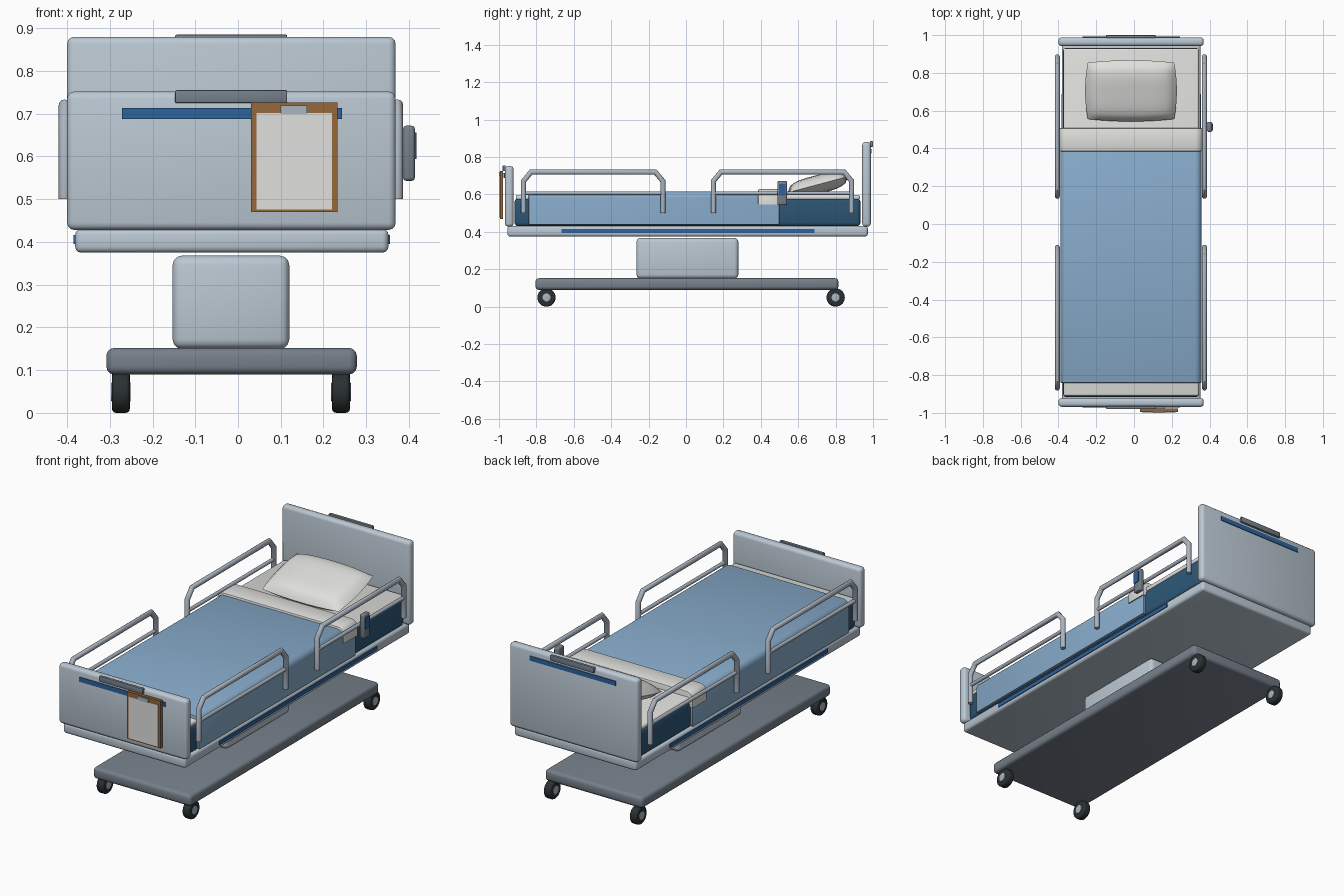
import bpy, bmesh, math
from mathutils import Matrix, Vector

if "Cube" in bpy.data.objects:
    bpy.data.objects.remove(bpy.data.objects["Cube"])


def mat(name, r, g, b):
    m = bpy.data.materials.new(name)
    lin = [((c / 255 + 0.055) / 1.055) ** 2.4 for c in (r, g, b)]
    m.diffuse_color = (*lin, 1)
    m.use_nodes = True
    m.node_tree.nodes["Principled BSDF"].inputs["Base Color"].default_value = m.diffuse_color
    return m


PANEL = mat("pale_blue_grey", 187, 200, 211)
METAL = mat("rail_silver", 172, 181, 192)
GREY = mat("slate_grey", 118, 128, 139)
BLANKET = mat("blanket_blue", 136, 172, 204)
MATTRESS = mat("mattress_navy", 44, 86, 118)
STRIPE = mat("trim_blue", 45, 98, 156)
LINEN = mat("linen_white", 224, 224, 221)
RUBBER = mat("tyre_black", 42, 48, 50)
WOOD = mat("clipboard_brown", 150, 104, 58)
MID = -0.016   # centre line of the bed


def finish(name, bm, material, smooth=True):
    bmesh.ops.recalc_face_normals(bm, faces=bm.faces)
    me = bpy.data.meshes.new(name)
    bm.to_mesh(me)
    bm.free()
    me.materials.append(material)
    ob = bpy.data.objects.new(name, me)
    bpy.context.collection.objects.link(ob)
    if smooth:
        bpy.ops.object.select_all(action='DESELECT')
        ob.select_set(True)
        bpy.context.view_layer.objects.active = ob
        bpy.ops.object.shade_smooth_by_angle(angle=math.radians(40))
    return ob


def box(name, x, y, z, material, bevel=0.0, segments=3):
    """Box given by its (min, max) on each axis, with rounded edges."""
    bm = bmesh.new()
    bmesh.ops.create_cube(bm, size=1)
    for v in bm.verts:
        v.co = Vector([(a + b) / 2 + c * (b - a) for (a, b), c in zip((x, y, z), v.co)])
    if bevel:
        bmesh.ops.bevel(bm, geom=bm.edges[:], offset=bevel, segments=segments,
                        profile=0.5, affect='EDGES', clamp_overlap=True)
    return finish(name, bm, material, bevel > 0)


def drape(name, x, y, z, radius, material):
    """Cloth hanging over both sides: arch profile extruded along y."""
    pts = [(x[0], z[0])]
    for cx, start in ((x[0] + radius, 180), (x[1] - radius, 90)):
        for i in range(7):
            a = math.radians(start - 15 * i)
            pts.append((cx + radius * math.cos(a), z[1] - radius + radius * math.sin(a)))
    pts.append((x[1], z[0]))
    bm = bmesh.new()
    face = bm.faces.new([bm.verts.new((px, y[0], pz)) for px, pz in pts])
    new = bmesh.ops.extrude_face_region(bm, geom=[face])["geom"]
    bmesh.ops.translate(bm, vec=(0, y[1] - y[0], 0),
                        verts=[g for g in new if isinstance(g, bmesh.types.BMVert)])
    caps = {e for f in bm.faces if abs(f.normal.y) > 0.9 or len(f.verts) > 4 for e in f.edges}
    bmesh.ops.bevel(bm, geom=list(caps), offset=0.006, segments=2, profile=0.5,
                    affect='EDGES', clamp_overlap=True)
    return finish(name, bm, material)


def tube(name, points, radius, material, sides=12):
    """Mitred tube that follows a path lying in a plane of constant x."""
    bm = bmesh.new()
    pts = [Vector(p) for p in points]
    rings = []
    for i, p in enumerate(pts):
        d0 = (p - pts[i - 1]).normalized() if i else (pts[1] - p).normalized()
        d1 = (pts[i + 1] - p).normalized() if i < len(pts) - 1 else d0
        t = (d0 + d1).normalized()
        n = Vector((0, -t.z, t.y)) / max(t.dot(d0), 0.3)
        rings.append([bm.verts.new(p + radius * (math.cos(a) * Vector((1, 0, 0)) + math.sin(a) * n))
                      for a in (math.tau * k / sides for k in range(sides))])
    for r0, r1 in zip(rings, rings[1:]):
        for k in range(sides):
            j = (k + 1) % sides
            bm.faces.new((r0[k], r0[j], r1[j], r1[k]))
    bm.faces.new(rings[0])
    bm.faces.new(rings[-1])
    return finish(name, bm, material)


def disc(name, centre, radius, width, material, bevel):
    """Short cylinder with its axle along x."""
    bm = bmesh.new()
    bmesh.ops.create_cone(bm, cap_ends=True, segments=28, radius1=radius, radius2=radius, depth=width)
    rims = [e for e in bm.edges if abs(e.verts[0].co.z - e.verts[1].co.z) < 1e-5]
    bmesh.ops.bevel(bm, geom=rims, offset=bevel, segments=3, profile=0.5, affect='EDGES')
    bmesh.ops.transform(bm, verts=bm.verts,
                        matrix=Matrix.Translation(centre) @ Matrix.Rotation(math.pi / 2, 4, 'Y'))
    return finish(name, bm, material)


# Wheeled base and lifting column
box("base", (-0.308, 0.278), (-0.805, 0.815), (0.09, 0.152), GREY, 0.018)
box("lift_column", (-0.153, 0.12), (-0.265, 0.28), (0.15, 0.368), PANEL, 0.022)
for x in (-0.274, 0.241):
    for y in (-0.746, 0.80):
        disc("caster_wheel", (x, y, 0.049), 0.049, 0.042, RUBBER, 0.01)
        disc("caster_hub", (x, y, 0.049), 0.023, 0.046, METAL, 0.003)

# Bed deck with coloured side trim
box("bed_frame", (-0.381, 0.352), (-0.955, 0.972), (0.375, 0.431), PANEL, 0.014)
for x in (-0.381, 0.352):
    box("frame_trim", (x - 0.004, x + 0.004), (-0.666, 0.687), (0.395, 0.416), STRIPE)

# End boards, each with trim and a grab handle on its outer face
box("headboard", (-0.4, 0.369), (0.942, 0.988), (0.428, 0.88), PANEL, 0.017)
box("footboard", (-0.4, 0.369), (-0.968, -0.922), (0.428, 0.752), PANEL, 0.017)
for face, side, top in ((-0.968, -1, 0.755), (0.988, 1, 0.885)):
    def depth(t):
        return tuple(sorted((face - side * 0.004, face + side * t)))
    box("board_trim", (-0.272, 0.243), depth(0.004), (top - 0.067, top - 0.042), STRIPE)
    box("board_handle", (-0.147, 0.115), depth(0.012), (top - 0.03, top), GREY, 0.003, 2)

# Clipboard on the foot end
box("clipboard", (0.031, 0.233), (-0.995, -0.978), (0.47, 0.726), WOOD)
box("clipboard_hook", (0.10, 0.163), (-0.98, -0.966), (0.69, 0.715), METAL)
box("clipboard_paper", (0.043, 0.22), (-0.997, -0.993), (0.476, 0.702), LINEN)
box("clipboard_clip", (0.10, 0.162), (-1.0, -0.993), (0.699, 0.719), METAL)

# Mattress and bedding
box("mattress", (-0.376, 0.345), (-0.917, 0.933), (0.43, 0.58), MATTRESS, 0.02)
box("sheet", (-0.374, 0.343), (-0.91, 0.93), (0.572, 0.598), LINEN, 0.01)
drape("blanket", (-0.389, 0.357), (-0.842, 0.5), (0.44, 0.616), 0.035, BLANKET)
drape("blanket_fold", (-0.396, 0.364), (0.385, 0.508), (0.545, 0.628), 0.04, LINEN)

# Pillow: two bulged grids joined at the seam, tilted up towards the head
bm = bmesh.new()
for s in (1, -1):
    verts = bmesh.ops.create_grid(bm, x_segments=18, y_segments=14, size=1)["verts"]
    for v in verts:
        u, w = v.co.x, v.co.y
        bulge = max(0, (1 - u ** 4) * (1 - w ** 4)) ** 0.6
        v.co = Vector((u * 0.243 * (1 - 0.06 * w * w), w * 0.168 * (1 - 0.08 * u * u), s * 0.05 * bulge))
bmesh.ops.remove_doubles(bm, verts=bm.verts, dist=1e-4)
pillow = finish("pillow", bm, LINEN)
pillow.location = (MID, 0.705, 0.653)
pillow.rotation_euler = (math.radians(15), 0, 0)

# Side rails: bent hoop plus a thinner middle bar
for x in (-0.406, 0.373):
    for y0, y1 in ((-0.868, -0.124), (0.147, 0.885)):
        hoop = [(y0, 0.5), (y0, 0.672), (y0 + 0.04, 0.72),
                (y1 - 0.04, 0.72), (y1, 0.672), (y1, 0.5)]
        tube("side_rail", [(x, y, z) for y, z in hoop], 0.0135, METAL)
        tube("side_rail_bar", [(x, y0, 0.607), (x, y1, 0.607)], 0.010, METAL)

# Hand control hung on the right rail
box("hand_control", (0.386, 0.414), (0.488, 0.54), (0.543, 0.672), GREY, 0.008)
box("hand_control_keys", (0.411, 0.418), (0.496, 0.532), (0.594, 0.656), STRIPE)
